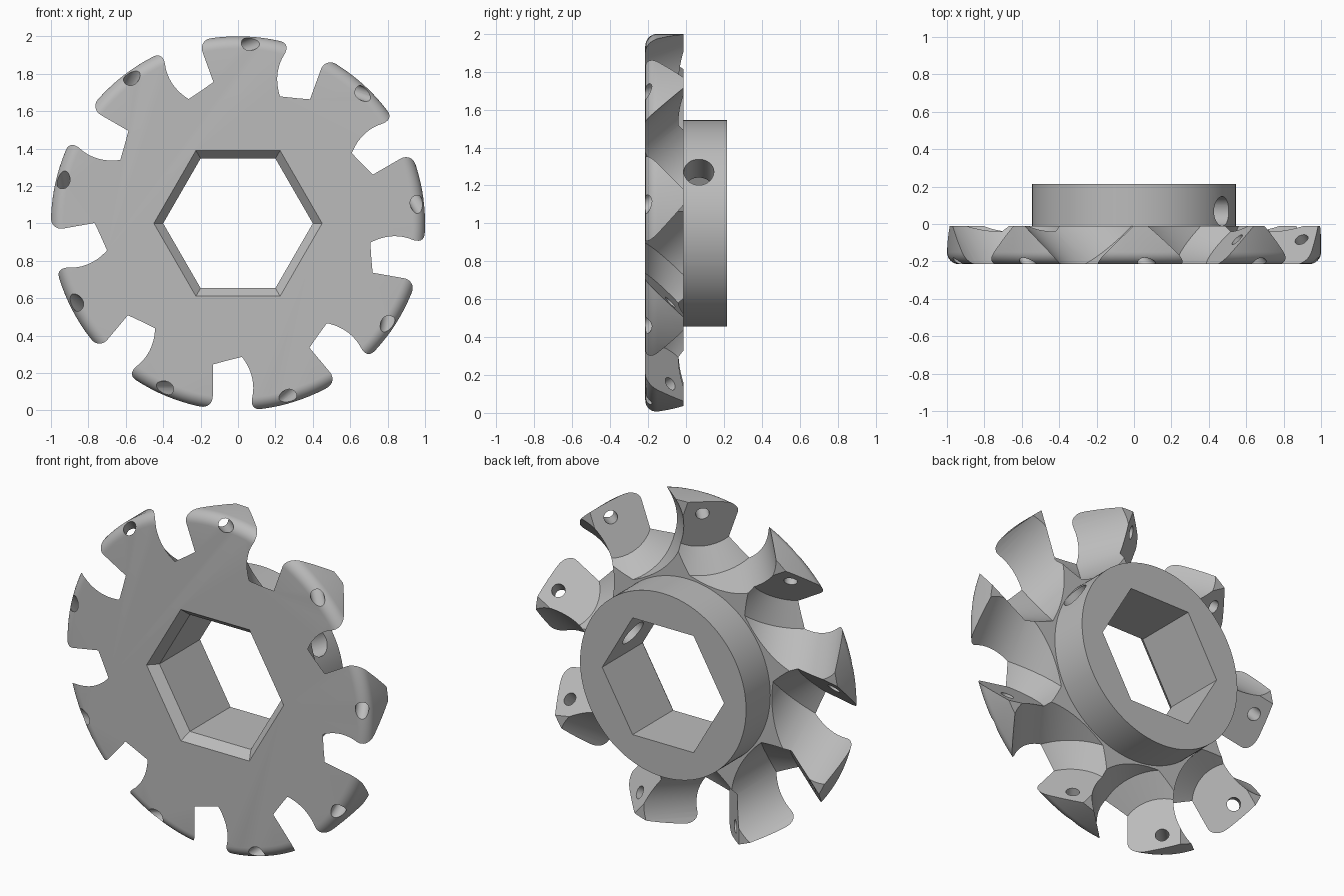
import bpy, bmesh
from math import cos, sin, pi, radians
from mathutils import Vector, Matrix

cube = bpy.data.objects.get("Cube")
if cube:
    bpy.data.objects.remove(cube)

CENTRE = Vector((0, 0, 1))
Y = Vector((0, 1, 0))
X = Vector((1, 0, 0))

grey = bpy.data.materials.new("plain_grey")
grey.use_nodes = True
grey.diffuse_color = (0.5, 0.5, 0.5, 1)
grey.node_tree.nodes["Principled BSDF"].inputs["Base Color"].default_value = (0.5, 0.5, 0.5, 1)


def lathe(name, profile, sides, origin, axis, side):
    """Solid of revolution from (radius, height) pairs, capped at both ends."""
    bm = bmesh.new()
    rings = [[bm.verts.new((r * cos(2 * pi * i / sides), r * sin(2 * pi * i / sides), h))
              for i in range(sides)] for r, h in profile]
    for a, b in zip(rings, rings[1:]):
        for i in range(sides):
            j = (i + 1) % sides
            bm.faces.new((a[i], a[j], b[j], b[i]))
    bm.faces.new(rings[0][::-1])
    bm.faces.new(rings[-1])
    basis = Matrix((side, axis.cross(side), axis)).transposed().to_4x4()
    bm.transform(Matrix.Translation(origin) @ basis)
    bmesh.ops.recalc_face_normals(bm, faces=bm.faces)
    mesh = bpy.data.meshes.new(name)
    bm.to_mesh(mesh)
    bm.free()
    mesh.materials.append(grey)
    obj = bpy.data.objects.new(name, mesh)
    bpy.context.collection.objects.link(obj)
    return obj


def combine(target, tool, operation):
    """Apply a boolean and discard the tool."""
    tool.hide_render = True
    mod = target.modifiers.new("cut", "BOOLEAN")
    mod.operation, mod.solver, mod.object = operation, "EXACT", tool
    bpy.context.view_layer.objects.active = target
    bpy.ops.object.modifier_apply(modifier=mod.name)
    bpy.data.objects.remove(tool)


# Disc with a rounded front rim
FRONT, BACK, STEP, FILLET = -0.215, 0.215, -0.012, 0.065
rim = [(1 - FILLET + FILLET * sin(k * pi / 16), FRONT + FILLET - FILLET * cos(k * pi / 16))
       for k in range(9)]
wheel = lathe("roller_wheel_hub", rim + [(1, STEP)], 144, CENTRE, Y, X)

# Nine slanted roller pockets, each with an axle hole through the tooth beside it
for k in range(9):
    a = radians(270 + 40 * k)
    out = Vector((cos(a), 0, sin(a)))
    along = Vector((-sin(a), 0, cos(a)))
    axis = (along + Y).normalized()
    start = CENTRE + out * 0.88 - along * 0.267 - Y * 0.083
    pocket = lathe("pocket_cutter", [(0.225, 0), (0.34, 0.11), (0.34, 0.9)], 80, start, axis, out)
    combine(wheel, pocket, "DIFFERENCE")
    hole = lathe("axle_cutter", [(0.037, -0.35), (0.037, 0.05)], 24, start, axis, out)
    combine(wheel, hole, "DIFFERENCE")

# Round collar at the back
collar = lathe("collar", [(0.545, STEP - 0.01), (0.545, BACK)], 128, CENTRE, Y, X)
combine(wheel, collar, "UNION")

# Hexagonal bore, chamfered at the front
bore = lathe("bore_cutter", [(0.46, FRONT - 0.01), (0.4, FRONT + 0.05), (0.4, 0.4)], 6, CENTRE, Y, X)
combine(wheel, bore, "DIFFERENCE")

# Screw hole through one side of the collar
a = radians(30)
screw_axis = Vector((cos(a), 0, sin(a)))
screw = lathe("screw_cutter", [(0.079, 0.2), (0.079, 0.7)], 40, CENTRE + Y * 0.068, screw_axis, Y)
combine(wheel, screw, "DIFFERENCE")

# Smooth curved surfaces, keep edges sharp
bpy.ops.object.select_all(action="DESELECT")
wheel.select_set(True)
bpy.context.view_layer.objects.active = wheel
bpy.ops.object.shade_smooth_by_angle(angle=radians(28))
